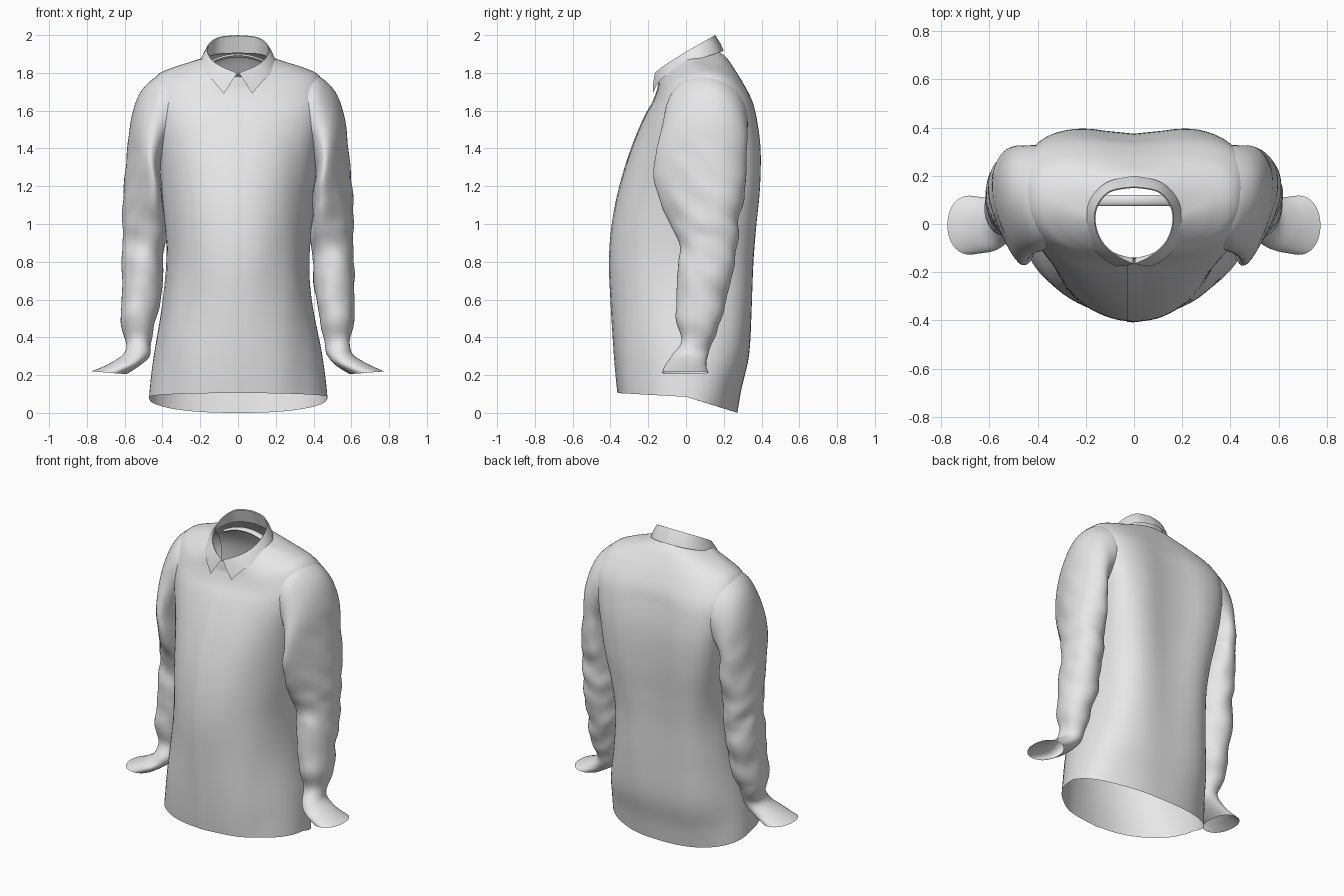
import bpy, math
from mathutils import Vector, noise

if "Cube" in bpy.data.objects:
    bpy.data.objects.remove(bpy.data.objects["Cube"])

fabric = bpy.data.materials.new("light grey fabric")
fabric.diffuse_color = (0.8, 0.8, 0.8, 1)
fabric.use_nodes = True
fabric.node_tree.nodes["Principled BSDF"].inputs["Base Color"].default_value = fabric.diffuse_color


def spline(rows, steps):
    """Smoothly interpolate rows of numbers (Catmull-Rom)."""
    out = []
    for i in range(len(rows) - 1):
        a, b, c, d = (rows[max(i - 1, 0)], rows[i], rows[i + 1],
                      rows[min(i + 2, len(rows) - 1)])
        for s in range(steps):
            t = s / steps
            out.append([0.5 * (2 * q + (r - p) * t + (2 * p - 5 * q + 4 * r - w) * t * t
                               + (3 * q - p - 3 * r + w) * t ** 3)
                        for p, q, r, w in zip(a, b, c, d)])
    out.append(list(rows[-1]))
    return out


def skin(name, rings, closed=True):
    """Mesh made by joining consecutive rings of points."""
    n = len(rings[0])
    verts = [p for r in rings for p in r]
    faces = []
    for i in range(len(rings) - 1):
        for j in range(n if closed else n - 1):
            k = (j + 1) % n
            faces.append((i * n + j, i * n + k, (i + 1) * n + k, (i + 1) * n + j))
    me = bpy.data.meshes.new(name)
    me.from_pydata(verts, [], faces)
    me.materials.append(fabric)
    ob = bpy.data.objects.new(name, me)
    bpy.context.collection.objects.link(ob)
    bpy.context.view_layer.objects.active = ob
    ob.select_set(True)
    bpy.ops.object.shade_smooth_by_angle(angle=math.radians(50))
    ob.select_set(False)
    return ob


def spow(v, e):
    return math.copysign(abs(v) ** e, v)


def clamp(v):
    return min(1, max(0, v))


# Torso: half width, front y, back y, side z, front z, back z, widest y, front power, back power
TORSO = spline([
    (.472, -.36, .275, .085, .105, .0, .0, 2.05, 2.3),
    (.462, -.368, .30, .17, .18, .13, .0, 2.05, 2.4),
    (.44, -.38, .345, .32, .32, .31, .0, 2.05, 2.6),
    (.40, -.395, .365, .56, .56, .56, .02, 2.05, 2.7),
    (.377, -.405, .378, .80, .80, .80, .04, 2.05, 2.9),
    (.385, -.39, .395, 1.0, 1.0, 1.0, .06, 2.05, 3.2),
    (.405, -.35, .408, 1.2, 1.2, 1.2, .08, 2.1, 3.8),
    (.435, -.288, .408, 1.4, 1.4, 1.4, .09, 2.2, 4.0),
    (.47, -.222, .388, 1.56, 1.56, 1.56, .10, 2.3, 3.6),
    (.485, -.175, .36, 1.68, 1.645, 1.66, .11, 2.3, 3.1),
    (.43, -.15, .31, 1.785, 1.71, 1.75, .11, 2.3, 2.7),
    (.34, -.145, .265, 1.83, 1.74, 1.82, .09, 2.2, 2.4),
    (.25, -.142, .22, 1.858, 1.765, 1.88, .06, 2.1, 2.1),
    (.18, -.14, .18, 1.88, 1.78, 1.91, .03, 2, 2)], 5)


def torso_point(row, ang):
    hw, yf, yb, zs, zf, zb, yc, nf, nb = row
    c, s = math.cos(ang), math.sin(ang)
    upper = clamp((1.9 - zs) / .3)
    expo = 2 / nb if s > 0 else 2 / nf
    x = hw * spow(c, expo)
    y = yc + (yb - yc if s > 0 else yc - yf) * spow(s, expo)
    z = zs + ((zb if s > 0 else zf) - zs) * abs(s) ** (expo if zs < .3 else 1.5)
    if s > 0:                                   # hollow along the spine
        y -= .035 * s * upper * math.exp(-(x / .18) ** 2) * clamp(zs)
    fold = noise.noise(Vector((x * 5, y * 5, z * 2.2))) * .012 * upper * abs(c)
    return Vector((x + fold * c, y + fold * s, z))


N = 80
skin("shirt_body", [[torso_point(r, 2 * math.pi * j / N) for j in range(N)] for r in TORSO])

# Front placket: overlapping edge lying on the body, raised on one side
strip = []
for r in TORSO:
    pts = []
    for x, lift in ((-.03, .0), (-.03, -.004), (.0, -.003), (.03, -.0005)):
        c = spow(x / r[0], r[7] / 2)
        pts.append(torso_point(r, -math.acos(c)) + Vector((0, lift, 0)))
    strip.append(pts)
skin("front_placket", strip, closed=False)

# Sleeve: outer x, outer z, inner x, inner z, front y, back y, inner fullness, backward twist
SLEEVE = spline([
    (.34, 1.795, .33, 1.40, -.10, .31, .0, .0),
    (.43, 1.78, .375, 1.37, -.115, .325, .1, .0),
    (.515, 1.70, .40, 1.33, -.125, .325, .22, .03),
    (.563, 1.57, .412, 1.27, -.138, .325, .25, .05),
    (.585, 1.40, .40, 1.18, -.142, .322, .25, .06),
    (.602, 1.22, .39, 1.06, -.115, .308, .2, .05),
    (.617, 1.03, .385, .96, -.06, .275, .1, .03),
    (.605, .93, .39, .88, -.038, .272, .05, .02),
    (.617, .82, .395, .78, -.042, .255, .0, .01),
    (.62, .65, .405, .64, -.047, .225, .0, .0),
    (.618, .50, .43, .50, -.05, .19, .0, .0),
    (.60, .38, .455, .39, -.035, .14, .0, .0),
    (.605, .31, .468, .305, -.07, .118, .0, .0),
    (.685, .26, .52, .25, -.11, .108, .1, .0),
    (.775, .22, .59, .205, -.128, .118, .0, .0)], 6)

M = 48
for side, label in ((1, "left"), (-1, "right")):
    rings = []
    for ox, oz, ix, iz, yf, yb, full_in, twist in SLEEVE:
        mid = Vector(((ox + ix) / 2, (yf + yb) / 2, (oz + iz) / 2))
        half = Vector(((ox - ix) / 2, twist, (oz - iz) / 2))
        ring = []
        for j in range(M):
            a = 2 * math.pi * j / M * side
            c, s = spow(math.cos(a), .95), spow(math.sin(a), .95)
            p = mid + half * c + Vector((0, (yb - yf) / 2 * s * (1 - full_in * c), 0))
            # cloth creases, strongest round the elbow and wrist
            amp = .016 * clamp((1.6 - p.z) / .5) * clamp((p.z - .2) / .15)
            k = noise.noise(Vector((p.x * 7 + side, p.y * 6, p.z * 9 + p.y * 5))) - .1
            p += (p - mid).normalized() * k * amp
            ring.append(Vector((p.x * side, p.y, p.z)))
        rings.append(ring)
    skin(label + "_sleeve", rings)

# Collar: half outlines from the centre back to the centre front
TOP = [(0, .155, 2.0), (.1, .137, 1.99), (.155, .075, 1.955), (.163, 0, 1.912),
       (.135, -.075, 1.865), (.075, -.13, 1.828), (.004, -.165, 1.80)]
EDGE = [(0, .2, 1.918), (.11, .175, 1.908), (.18, .105, 1.885), (.202, .01, 1.855),
        (.178, -.085, 1.80), (.13, -.142, 1.755), (.075, -.176, 1.69)]
BASE = [(0, .175, 1.905), (.1, .157, 1.90), (.16, .095, 1.885), (.178, 0, 1.868),
        (.145, -.075, 1.82), (.08, -.12, 1.79), (.004, -.142, 1.775)]


def full(half):
    pts = spline(half, 5)
    return [Vector((-x, y, z)) for x, y, z in reversed(pts)] + [Vector(p) for p in pts[1:]]


top, edge, base = full(TOP), full(EDGE), full(BASE)
mid_fall = [t.lerp(e, .5) + Vector((t.x, t.y, 0)) * .02 for t, e in zip(top, edge)]
skin("collar_fall", [top, mid_fall, edge], closed=False)
inner = [Vector((t.x * .97, t.y * .97, t.z - .004)) for t in top]
skin("collar_stand", [top, inner, base], closed=False)

# Neck strap across the inside back of the neck
strap = []
for i in range(17):
    x = -.165 + .33 * i / 16
    z = 1.892 - 1.7 * x * x
    strap.append([Vector((x, .098 + .023 * math.cos(a), z + .01 * math.sin(a)))
                  for a in [2 * math.pi * k / 10 for k in range(10)]])
skin("inner_neck_strap", strap)
